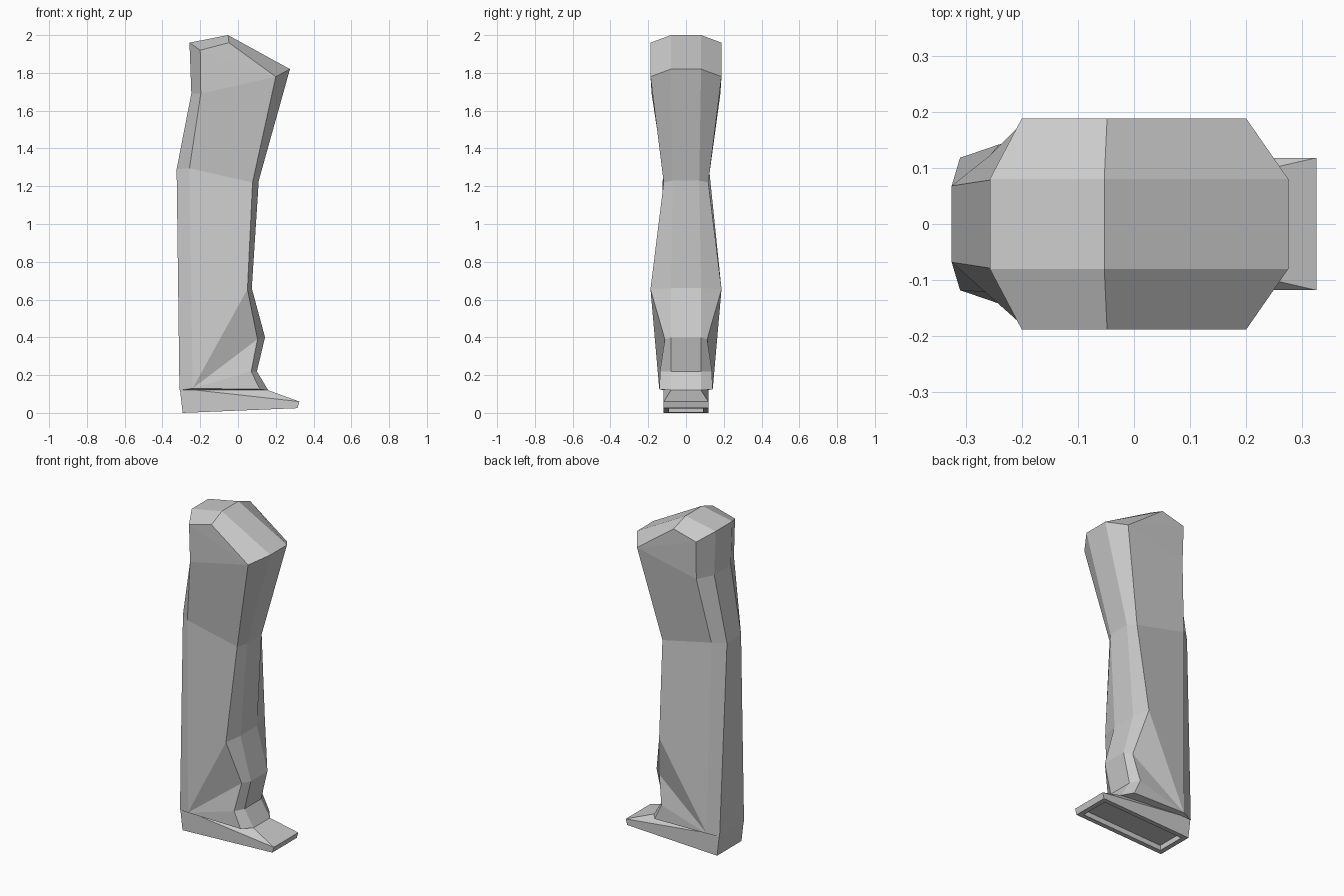
import bpy, bmesh

if "Cube" in bpy.data.objects:
    bpy.data.objects.remove(bpy.data.objects["Cube"])


def finish(bm, name):
    bmesh.ops.remove_doubles(bm, verts=bm.verts[:], dist=0.0005)
    bmesh.ops.recalc_face_normals(bm, faces=bm.faces[:])
    mesh = bpy.data.meshes.new(name)
    bm.to_mesh(mesh)
    bm.free()
    obj = bpy.data.objects.new(name, mesh)
    bpy.context.collection.objects.link(obj)
    return obj


# Leg: mirrored eight-sided rings; each ring is half a section given as
# front edge, front side, back side, back edge
heel = [(-0.24, 0.142, 0.13), (-0.31, 0.118, 0.12)]
crown = [(-0.20, 0.188, 1.92), (-0.257, 0.08, 1.96)]
brow = [(0.275, 0.08, 1.82), (0.20, 0.188, 1.78)]
rings = [
    [(0.16, 0.08, 0.12), (0.115, 0.14, 0.125)] + heel,
    [(0.10, 0.08, 0.22), (0.07, 0.138, 0.22)] + heel,
    [(0.143, 0.08, 0.40), (0.103, 0.112, 0.39)] + heel,
    [(0.073, 0.08, 0.66), (0.05, 0.188, 0.655)] + heel,
    [(0.11, 0.07, 1.23), (0.077, 0.118, 1.22), (-0.257, 0.122, 1.295), (-0.325, 0.068, 1.29)],
    brow + [(-0.197, 0.182, 1.69), (-0.247, 0.08, 1.69)],
    brow + crown,
    [(-0.053, 0.08, 2.0), (-0.048, 0.188, 1.96)] + crown,
]
bm = bmesh.new()
loops = []
for half in rings:
    pts = half + [(x, -y, z) for x, y, z in reversed(half)]
    loops.append([bm.verts.new(p) for p in pts])
for a, b in zip(loops, loops[1:]):
    for i in range(8):
        j = (i + 1) % 8
        bm.faces.new((a[i], a[j], b[j], b[i]))
for loop in (loops[0], loops[-1]):
    for quad in ((0, 1, 2, 3), (4, 5, 6, 7), (0, 3, 4, 7)):
        bm.faces.new([loop[i] for i in quad])
finish(bm, "leg")

# Foot: wedge with a raised instep and a recessed sole
bm = bmesh.new()


def pair(x, y, z):
    return [bm.verts.new((x, s * y, z)) for s in (-1, 1)]


heel_top = pair(-0.308, 0.118, 0.13)
heel_low = pair(-0.293, 0.118, 0.0)
toe_top = pair(0.325, 0.118, 0.06)
toe_low = pair(0.315, 0.118, 0.025)
instep = pair(0.16, 0.08, 0.12)


def strip(a, b):
    return bm.faces.new((a[0], a[1], b[1], b[0]))


strip(heel_top, instep)
strip(instep, toe_top)
strip(toe_top, toe_low)
sole = strip(toe_low, heel_low)
strip(heel_low, heel_top)
for s in (0, 1):
    bm.faces.new((heel_top[s], instep[s], toe_top[s]))
    bm.faces.new((heel_top[s], toe_top[s], toe_low[s], heel_low[s]))
bmesh.ops.recalc_face_normals(bm, faces=bm.faces[:])
bmesh.ops.inset_region(bm, faces=[sole], thickness=0.04)
recess = bmesh.ops.inset_region(bm, faces=[sole], thickness=0.002)
bmesh.ops.translate(bm, vec=(0, 0, 0.03), verts=sole.verts[:])
finish(bm, "foot")
